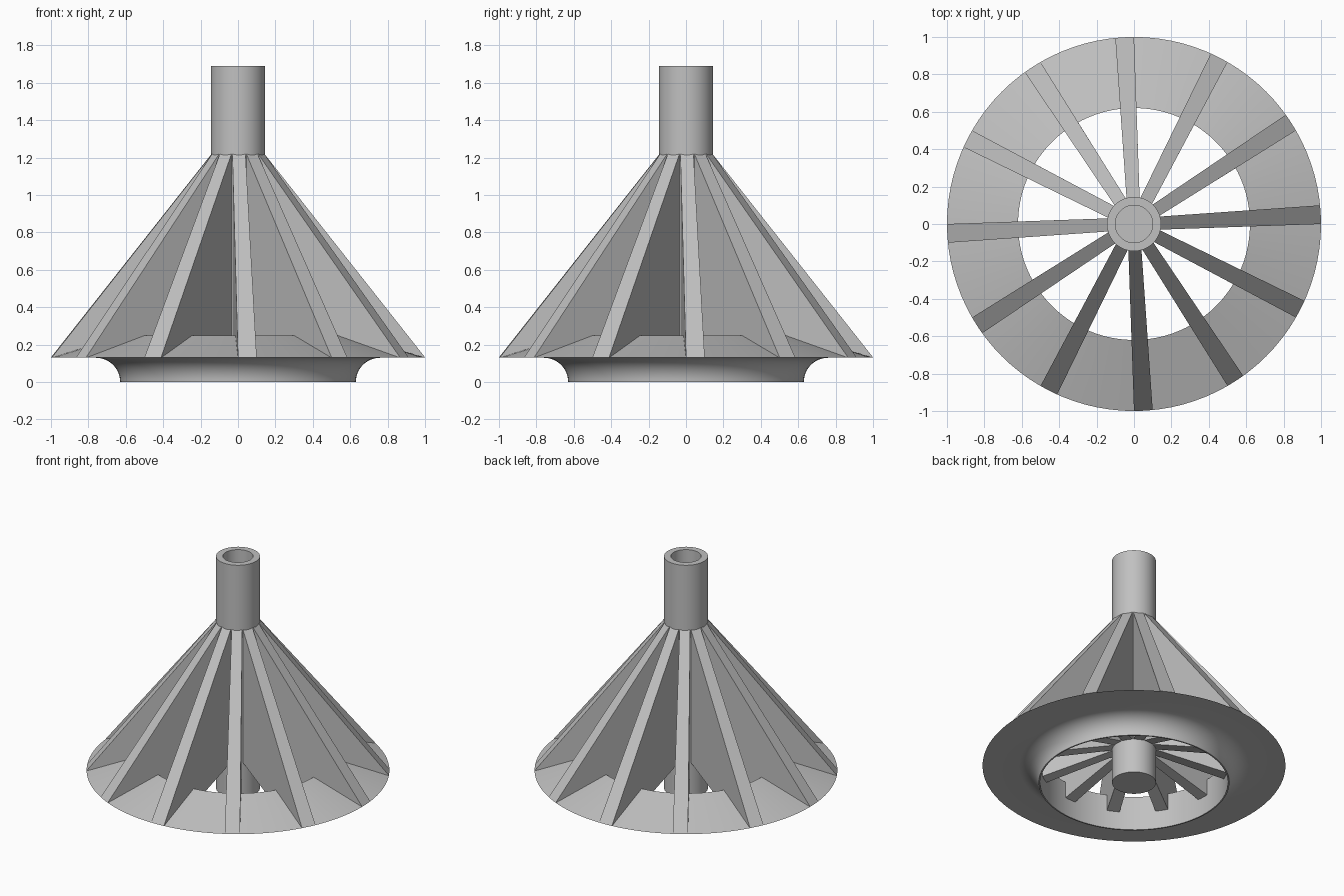
import bpy, bmesh
from math import sin, cos, pi, sqrt, radians
from mathutils import Matrix, Vector

cube = bpy.data.objects.get("Cube")
if cube:
    bpy.data.objects.remove(cube, do_unlink=True)

GREY = (0.53, 0.53, 0.53, 1)
grey = bpy.data.materials.new("light grey metal")
grey.use_nodes = True
grey.diffuse_color = GREY
grey.node_tree.nodes["Principled BSDF"].inputs["Base Color"].default_value = GREY


def finish(bm, name, smooth):
    bmesh.ops.recalc_face_normals(bm, faces=bm.faces)
    mesh = bpy.data.meshes.new(name)
    bm.to_mesh(mesh)
    bm.free()
    mesh.materials.append(grey)
    obj = bpy.data.objects.new(name, mesh)
    bpy.context.collection.objects.link(obj)
    if smooth:
        bpy.ops.object.select_all(action="DESELECT")
        obj.select_set(True)
        bpy.context.view_layer.objects.active = obj
        bpy.ops.object.shade_smooth_by_angle(angle=radians(30))
    return obj


def lathe(name, profile, closed, steps=96):
    """Spin an (r, z) profile around the z axis."""
    bm = bmesh.new()
    verts = [bm.verts.new((r, 0, z)) for r, z in profile]
    edges = [bm.edges.new(pair) for pair in zip(verts, verts[1:])]
    if closed:
        edges.append(bm.edges.new((verts[-1], verts[0])))
    bmesh.ops.spin(bm, geom=verts + edges, cent=(0, 0, 0), axis=(0, 0, 1),
                   angle=2 * pi, steps=steps)
    bmesh.ops.remove_doubles(bm, verts=bm.verts, dist=1e-4)
    return finish(bm, name, True)


# Hub with a blind bore from the top
HUB, BORE, TOP, SHOULDER = 0.145, 0.1, 1.69, 1.22
lathe("hub", [(0, 0), (HUB, 0), (HUB, TOP), (BORE, TOP),
              (BORE, SHOULDER), (0, SHOULDER)], False, 64)

# Base ring: conical top, flat underside, concave fillet down to a thin lip
RIM_Z, EYE, RIM_TOP, FILLET = 0.13, 0.62, 0.25, 0.13
arc = [(0.76 - FILLET * sin(a), FILLET * cos(a))
       for a in (pi / 2 * i / 12 for i in range(13))]
lathe("base_ring", [(1, RIM_Z)] + arc + [(EYE, 0), (EYE, RIM_TOP)], True)

# Twelve tapering blades between hub and ring
slope = (SHOULDER - RIM_Z) / (1 - HUB)
outline = [(0.125, SHOULDER + slope * (HUB - 0.125)), (1, RIM_Z + 0.002),
           (0.98, RIM_Z + 0.002), (EYE, RIM_Z + 0.002), (0.125, 0.255)]


def blade_side(bm, x_hub, x_rim):
    side = []
    for r, z in outline:
        x = x_hub + (x_rim - x_hub) * (r - HUB) / (1 - HUB)
        side.append(bm.verts.new((x, -sqrt(r * r - x * x), z)))
    return side


bm = bmesh.new()
left = blade_side(bm, -0.03, 0.0)
right = blade_side(bm, 0.04, 0.10)
bm.faces.new(left)
bm.faces.new(right[::-1])
for i in range(len(outline)):
    j = (i + 1) % len(outline)
    bm.faces.new((left[j], left[i], right[i], right[j]))
source = bm.faces[:]
for k in range(1, 12):
    copy = bmesh.ops.duplicate(bm, geom=source)["geom"]
    bmesh.ops.rotate(bm, verts=[v for v in copy if isinstance(v, bmesh.types.BMVert)],
                     cent=Vector(), matrix=Matrix.Rotation(k * pi / 6, 3, "Z"))
finish(bm, "blades", False)
